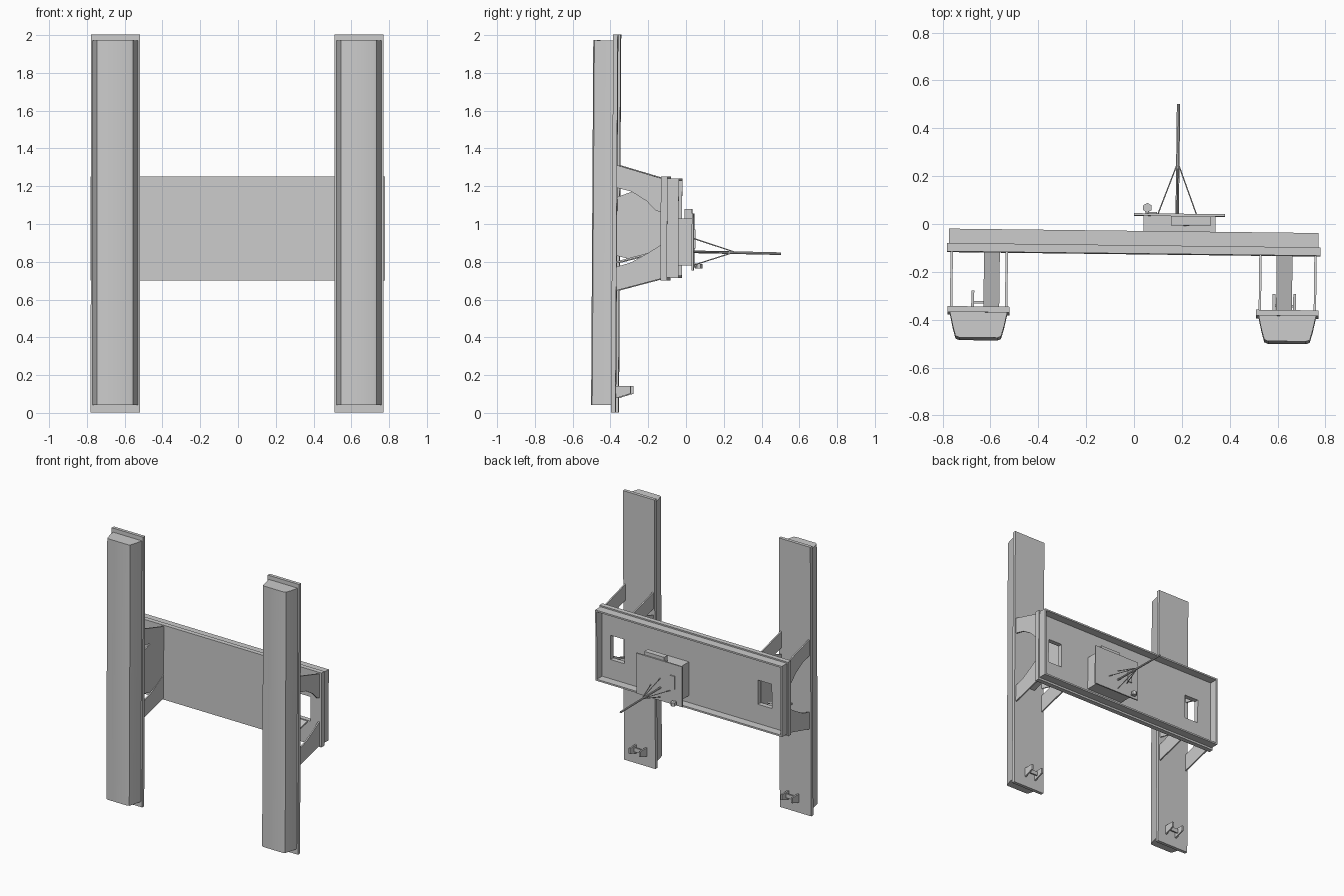
import bpy, bmesh, math
from mathutils import Vector, Matrix

cube = bpy.data.objects.get("Cube")
if cube:
    bpy.data.objects.remove(cube, do_unlink=True)

GREY = (0.6, 0.6, 0.6, 1)
mat = bpy.data.materials.new("plain_grey")
mat.use_nodes = True
mat.diffuse_color = GREY
mat.node_tree.nodes["Principled BSDF"].inputs["Base Color"].default_value = GREY

# The whole assembly leans very slightly about its centre
LEAN = (Matrix.Translation((0, 0, 1)) @ Matrix.Rotation(-0.012, 4, 'Z')
        @ Matrix.Rotation(-0.006, 4, 'X') @ Matrix.Translation((0, 0, -1)))


def finish(name, bm, smooth=False):
    bmesh.ops.recalc_face_normals(bm, faces=bm.faces)
    bm.transform(LEAN)
    mesh = bpy.data.meshes.new(name)
    bm.to_mesh(mesh)
    bm.free()
    mesh.materials.append(mat)
    obj = bpy.data.objects.new(name, mesh)
    bpy.context.collection.objects.link(obj)
    if smooth:
        bpy.ops.object.select_all(action='DESELECT')
        obj.select_set(True)
        bpy.context.view_layer.objects.active = obj
        bpy.ops.object.shade_smooth_by_angle(angle=math.radians(40))
    return obj


def add_box(bm, x, y, z):
    size = Vector((x[1] - x[0], y[1] - y[0], z[1] - z[0]))
    mid = Vector((sum(x), sum(y), sum(z))) / 2
    bmesh.ops.create_cube(bm, size=1, matrix=Matrix.Translation(mid) @ Matrix.Diagonal(size).to_4x4())


def boxes(name, *parts):
    bm = bmesh.new()
    for p in parts:
        add_box(bm, *p)
    return finish(name, bm)


def prism(name, points, step, smooth=False):
    bm = bmesh.new()
    face = bm.faces.new([bm.verts.new(p) for p in points])
    new = bmesh.ops.extrude_face_region(bm, geom=[face])["geom"]
    bmesh.ops.translate(bm, vec=step, verts=[v for v in new if isinstance(v, bmesh.types.BMVert)])
    return finish(name, bm, smooth)


def side_plate(name, x, profile, thick=0.01):
    return prism(name, [(x - thick / 2, y, z) for y, z in profile], (thick, 0, 0))


def rod(name, a, b, radius, sides=8):
    a, b = Vector(a), Vector(b)
    bm = bmesh.new()
    turn = (b - a).to_track_quat('Z', 'Y').to_matrix().to_4x4()
    bmesh.ops.create_cone(bm, cap_ends=True, segments=sides, radius1=radius, radius2=radius,
                          depth=(b - a).length, matrix=Matrix.Translation((a + b) / 2) @ turn)
    return finish(name, bm, True)


# Cross deck: front panel with two openings, and a raised rim behind
Y0, YM, Y1 = -0.125, -0.09, -0.03
LOW, HIGH = 0.70, 1.25
WL, WH = 0.87, 1.05
wins = [(-0.645, -0.53), (0.575, 0.69)]
panel = [((-0.78, wins[0][0]), (Y0, YM), (LOW, HIGH)),
         ((wins[0][1], wins[1][0]), (Y0, YM), (LOW, HIGH)),
         ((wins[1][1], 0.78), (Y0, YM), (LOW, HIGH))]
for w in wins:
    panel += [(w, (Y0, YM), (LOW, WL)), (w, (Y0, YM), (WH, HIGH))]
boxes("deck_panel", *panel)
T = 0.012
boxes("deck_rim",
      ((-0.772, 0.772), (YM, Y1), (1.24 - T, 1.24)), ((-0.772, 0.772), (YM, Y1), (0.715, 0.715 + T)),
      ((-0.772, -0.772 + T), (YM, Y1), (0.715, 1.24)), ((0.772 - T, 0.772), (YM, Y1), (0.715, 1.24)))

# Twin hulls, brackets and bracing
upper = [(-0.36, 1.31), (-0.12, 1.24), (-0.12, 1.06), (-0.15, 1.07), (-0.2, 1.12), (-0.28, 1.17), (-0.36, 1.19)]
lower = [(-0.36, 0.645), (-0.12, 0.71), (-0.12, 0.89), (-0.2, 0.84), (-0.28, 0.795), (-0.36, 0.77)]
web = [(-0.36, 1.14), (-0.28, 1.17), (-0.2, 1.13), (-0.12, 1.07), (-0.12, 0.88), (-0.2, 0.84),
       (-0.28, 0.81), (-0.36, 0.83)]
for side, s, cx, rx in (("left", 1, 0.645, 0.631), ("right", -1, -0.645, -0.592)):
    boxes(side + "_hull_plate", ((cx - 0.13, cx + 0.13), (-0.382, -0.358), (0, 2)))
    half = [(0.12, -0.38), (0.107, -0.44), (0.095, -0.482), (0.08, -0.488)]
    outline = half + [(-x, y) for x, y in reversed(half)]
    prism(side + "_hull", [(cx + x, y, 0.04) for x, y in outline], (0, 0, 1.93), True)
    for name, x in (("outer", cx + s * 0.115), ("inner", cx - s * 0.115)):
        side_plate(f"{side}_{name}_upper_brace", x, upper)
        side_plate(f"{side}_{name}_lower_brace", x, lower)
    side_plate(side + "_inner_web", cx - s * 0.115, web, 0.008)
    side_plate(side + "_ramp", rx, [(-0.36, 0.80), (-0.12, 0.865), (-0.12, 0.855), (-0.36, 0.79)], 0.066)
    # Small H-shaped bracket near the lower end of the hull
    ears = [(-0.36, 0.075), (-0.28, 0.1), (-0.28, 0.14), (-0.36, 0.14)]
    bx = -0.627 if s < 0 else 0.632
    for n, dx in (("a", -0.043), ("b", 0.043)):
        side_plate(f"{side}_bracket_{n}", bx + dx, ears, 0.012)
    boxes(side + "_bracket_bar", ((bx - 0.04, bx + 0.04), (-0.335, -0.325), (0.1, 0.13)))

# Cabin on the back of the deck
boxes("cabin", ((0.04, 0.34), (YM, 0.035), (0.78, 1.03)))
boxes("cabin_roof", ((0.0, 0.38), (0.035, 0.045), (0.755, 1.055)))
boxes("cabin_upper_box", ((0.155, 0.32), (-0.005, 0.035), (1.03, 1.08)))
boxes("roof_hatch", ((0.06, 0.095), (0.045, 0.052), (0.87, 0.97)))
rod("roof_drum", (0.055, 0.07, 0.765), (0.055, 0.07, 0.79), 0.02, 6)
rod("drum_post", (0.055, 0.045, 0.778), (0.055, 0.07, 0.778), 0.008)

# Mast and stays
MX, MZ = 0.18, 0.853
rod("mast", (MX, 0.04, MZ), (MX, 0.505, MZ - 0.007), 0.007)
for i, (dx, dz) in enumerate([(0.08, 0), (-0.08, 0), (0, 0.07), (0, -0.07)]):
    rod(f"stay_{i}", (MX + dx, 0.045, MZ + dz), (MX, 0.26, MZ), 0.003, 6)
